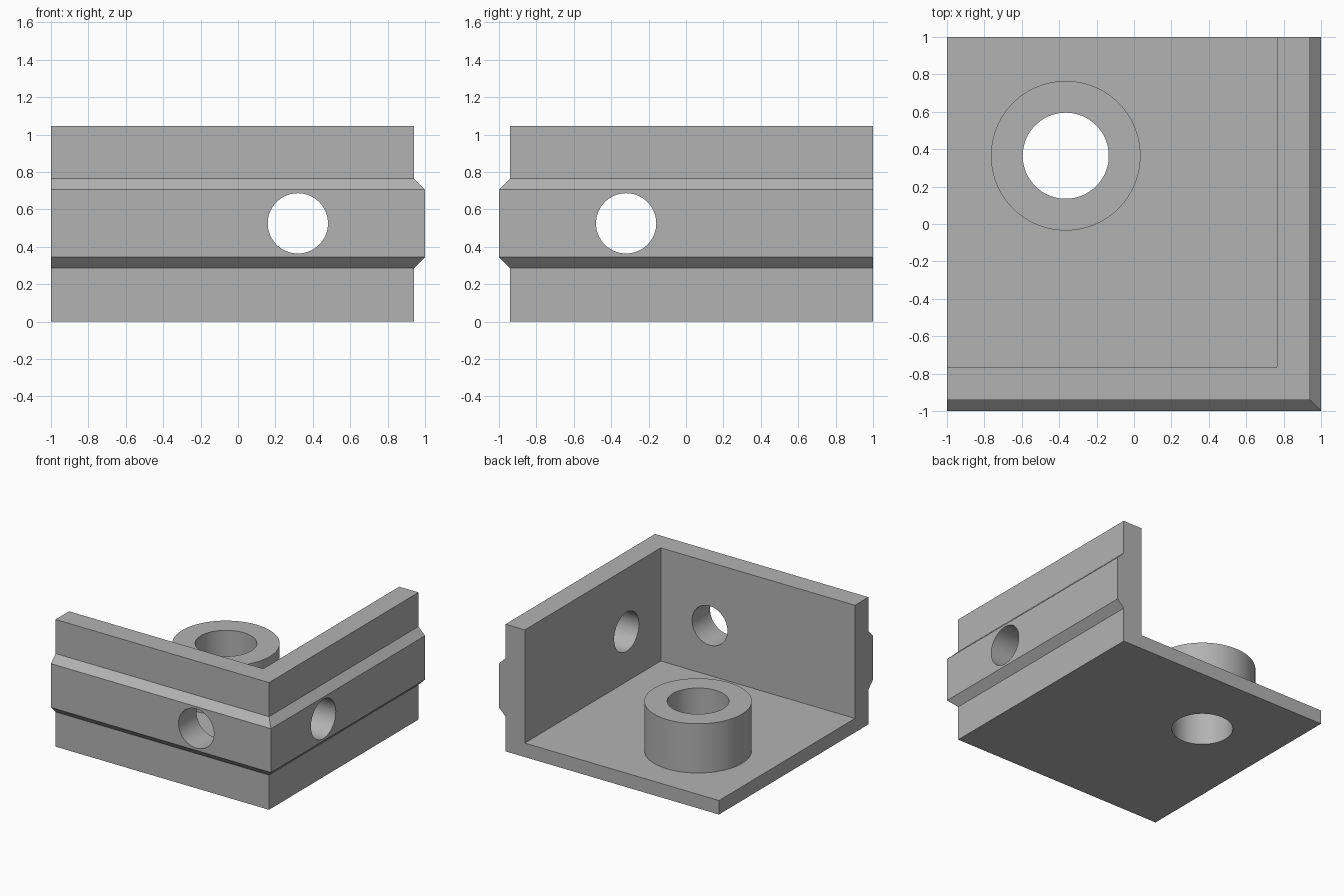
import bpy, bmesh, math

if "Cube" in bpy.data.objects:
    bpy.data.objects.remove(bpy.data.objects["Cube"])

grey = bpy.data.materials.new("plain grey")
grey.diffuse_color = (0.45, 0.45, 0.45, 1)
grey.use_nodes = True
grey.node_tree.nodes["Principled BSDF"].inputs["Base Color"].default_value = grey.diffuse_color


def cylinder(name, radius, depth, location, rotation=(0, 0, 0)):
    bpy.ops.mesh.primitive_cylinder_add(vertices=96, radius=radius, depth=depth,
                                        location=location, rotation=rotation)
    ob = bpy.context.object
    ob.name = name
    ob.data.materials.append(grey)
    return ob


def boolean(target, tool, operation):
    mod = target.modifiers.new(tool.name, 'BOOLEAN')
    mod.operation = operation
    mod.solver = 'EXACT'
    mod.object = tool
    bpy.context.view_layer.objects.active = target
    bpy.ops.object.modifier_apply(modifier=mod.name)
    bpy.data.objects.remove(tool, do_unlink=True)


# Corner bracket: floor, wall and rib section (distance, height) swept around
# the mitred corner; distance -1 collapses onto the open back left corner
section = [(-1, 0), (0.94, 0), (0.94, 0.285), (1, 0.345), (1, 0.705), (0.94, 0.765),
           (0.94, 1.045), (0.765, 1.045), (0.765, 0.115), (-1, 0.115)]
bm = bmesh.new()
rows = [[bm.verts.new(p) for p in ((-1, -d, z), (d, -d, z), (d, 1, z))] for d, z in section]
for a, b in zip(rows, rows[1:]):
    for i in range(2):
        bm.faces.new((a[i], a[i + 1], b[i + 1], b[i]))
bm.faces.new([r[0] for r in rows])
bm.faces.new([r[2] for r in rows])
bmesh.ops.remove_doubles(bm, verts=bm.verts, dist=1e-4)
bmesh.ops.dissolve_limit(bm, angle_limit=0.01, verts=bm.verts, edges=bm.edges)
bmesh.ops.recalc_face_normals(bm, faces=bm.faces)
mesh = bpy.data.meshes.new("corner_bracket")
bm.to_mesh(mesh)
bm.free()
mesh.materials.append(grey)
bracket = bpy.data.objects.new("corner_bracket", mesh)
bpy.context.collection.objects.link(bracket)

# Boss on the floor, with its through hole
cx, cy = -0.365, 0.365
boolean(bracket, cylinder("boss", 0.4, 0.46, (cx, cy, 0.29)), 'UNION')
boolean(bracket, cylinder("boss_hole", 0.23, 2, (cx, cy, 0.3)), 'DIFFERENCE')

# One bolt hole through each wall
q = math.pi / 2
boolean(bracket, cylinder("front_hole", 0.161, 0.6, (0.32, -0.88, 0.525), (q, 0, 0)), 'DIFFERENCE')
boolean(bracket, cylinder("right_hole", 0.161, 0.6, (0.88, -0.32, 0.525), (0, q, 0)), 'DIFFERENCE')

# Round surfaces smooth, corners sharp
bpy.ops.object.select_all(action='DESELECT')
bracket.select_set(True)
bpy.context.view_layer.objects.active = bracket
bpy.ops.object.shade_smooth_by_angle(angle=math.radians(30))
